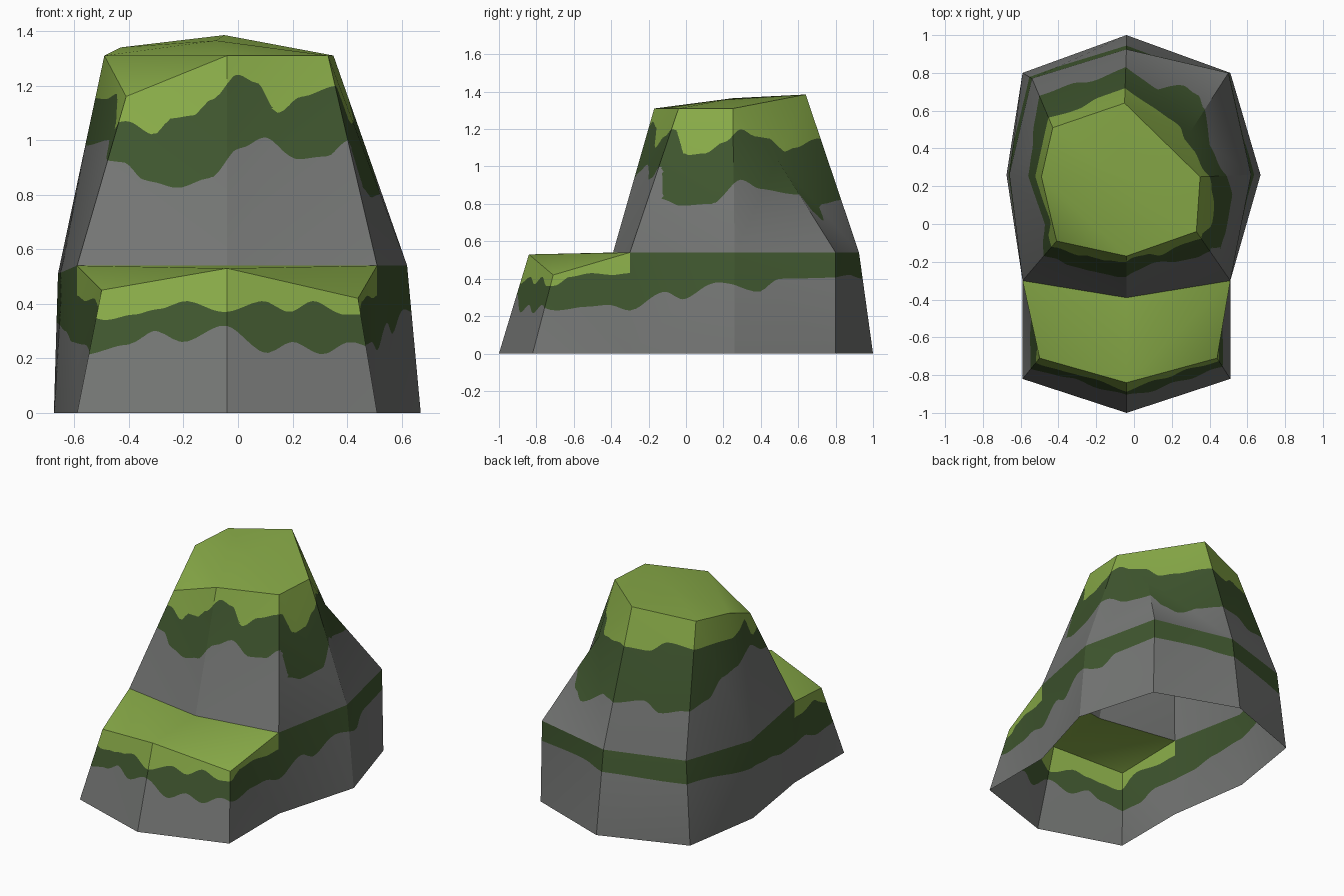
import bpy, bmesh, math
from mathutils import Vector, interpolate

if "Cube" in bpy.data.objects:
    bpy.data.objects.remove(bpy.data.objects["Cube"])

# ---- materials
def mat(name, rgb):
    m = bpy.data.materials.new(name)
    m.diffuse_color = (*rgb, 1)
    m.use_nodes = True
    m.node_tree.nodes["Principled BSDF"].inputs["Base Color"].default_value = m.diffuse_color
    return m
MATS = [mat("stone_grey", (.175, .18, .175)),
        mat("dark_moss", (.05, .093, .028)),
        mat("light_moss", (.25, .41, .065))]

# ---- moss borders: (angle in degrees, height), eased between points
TOWER_LIGHT = [(-165, 1.15), (-150, 1.17), (-143, 1.04), (-135, 1.07), (-123, 1.02), (-116, 1.08),
               (-106, 1.09), (-97, 1.15), (-85, 1.24), (-75, 1.21), (-66, 1.1), (-53, 1.16),
               (-38, 1.2), (-29, 1.06), (-18, 1.07), (-6, 1.13), (6, 1.2), (18, 1.16), (32, 1.15),
               (45, 1.08), (60, 1.1), (90, 1.15), (110, 1.14), (125, 1.2), (150, 1.17)]
TOWER_DARK = [(-150, 1.0), (-140, .93), (-132, .92), (-122, .85), (-110, .825), (-97, .86), (-85, .97),
              (-73, 1.01), (-60, .93), (-50, .94), (-41, 1.0), (-36, .82), (-28, .79), (-12, .8),
              (5, .93), (18, .88), (40, .85), (50, .75), (58, .71), (75, .8), (90, .82), (110, .85),
              (120, .79), (135, .82), (150, .85), (165, .95), (180, .98)]
BASE_LIGHT = [(-165, .41), (-150, .42), (-135, .34), (-126, .36), (-117, .38), (-106, .41), (-91, .37),
              (-76, .41), (-66, .37), (-56, .41), (-46, .36), (-40, .36), (-33, .41), (-22, .43),
              (-10, .42), (0, .43), (180, .43)]
BASE_DARK = [(-165, .25), (-150, .2), (-140, .21), (-126, .25), (-117, .3), (-106, .26), (-91, .32),
             (-76, .22), (-66, .26), (-56, .215), (-46, .26), (-38, .23), (-25, .25), (-12, .26),
             (0, .23), (18, .33), (25, .29), (36, .38), (47, .33), (53, .4), (80, .42), (90, .4),
             (115, .39), (138, .33), (150, .3), (165, .26)]

def border(table, cy):
    """Signed height of a point above the wavy border around (-0.04, cy)."""
    t = [(table[-1][0] - 360, table[-1][1])] + table + [(table[0][0] + 360, table[0][1])]
    def f(p):
        a = math.degrees(math.atan2(p.y - cy, p.x + .04))
        for (a0, h0), (a1, h1) in zip(t, t[1:]):
            if a0 <= a <= a1:
                k = (a - a0) / (a1 - a0)
                return p.z - (h0 + (h1 - h0) * k * k * (3 - 2 * k)) + 1e-6
        return p.z - t[0][1]
    return f
tower_light, tower_dark = border(TOWER_LIGHT, .25), border(TOWER_DARK, .25)
base_light, base_dark = border(BASE_LIGHT, -.3), border(BASE_DARK, -.3)

# ---- coarse rock: rings run counter-clockwise from the front
FOOT = [(-.04, -1), (.51, -.82), (.51, -.3), (.67, .26), (.51, .8),
        (-.04, 1), (-.59, .8), (-.675, .26), (-.59, -.3), (-.59, -.82)]
LEDGE = [(-.04, -.84, .53), (.44, -.71, .42), (.51, -.3, .54), (.62, .26, .54), (.5, .8, .54),
         (-.04, .925, .54), (-.54, .77, .54), (-.66, .26, .51), (-.59, -.3, .54), (-.5, -.71, .45)]
TOP = [(-.04, -.17, 1.31), (.33, -.04, 1.31), (.35, .25, 1.31), (.3, .49, 1.035),
       (-.05, .64, 1.385), (-.43, .51, 1.34), (-.49, .25, 1.31), (-.41, -.09, 1.16)]

bm = bmesh.new()
foot = [bm.verts.new((x, y, 0)) for x, y in FOOT]
ledge = [bm.verts.new(p) for p in LEDGE]
top = [bm.verts.new(p) for p in TOP]
inner = bm.verts.new((-.04, -.39, .54))
peak = bm.verts.new((-.08, .25, 1.365))
waist = [inner] + ledge[2:9]
kind = bm.faces.layers.int.new("kind")      # 0 base side, 1 front base and ledge, 2 tower
def face(k, *vs):
    bm.faces.new(vs)[kind] = k
for i in range(10):
    j = (i + 1) % 10
    face(1 if i in (0, 1, 8, 9) else 0, foot[i], foot[j], ledge[j], ledge[i])
# ledge top
face(1, ledge[0], ledge[1], ledge[2])
face(1, ledge[0], ledge[2], inner)
face(1, ledge[0], inner, ledge[8])
face(1, ledge[0], ledge[8], ledge[9])
# tower sides
for i in range(8):
    j = (i + 1) % 8
    a, b, c, d = waist[i], waist[j], top[j], top[i]
    if i == 2:
        face(2, a, b, c), face(2, a, c, d)
    elif i == 3:
        face(2, a, b, d), face(2, b, c, d)
    else:
        face(2, a, b, c, d)
# tower cap, with two low shoulders
cap = [0, 1, 2, 4, 5, 6]
for i, j in zip(cap, cap[1:] + cap[:1]):
    face(2, top[i], top[j], peak)
face(2, top[2], top[3], top[4])
face(2, top[6], top[7], top[0])
bmesh.ops.triangulate(bm, faces=bm.faces[:])

# ---- remember the smooth normals of the coarse shape
src = bm.faces.layers.int.new("src")
bm.faces.index_update()
for f in bm.faces:
    f[src] = f.index
    f.smooth = True
coarse = bpy.data.meshes.new("coarse")
bm.to_mesh(coarse)
coarse.set_sharp_from_angle(angle=math.radians(30))
corners = [([coarse.vertices[coarse.loops[l].vertex_index].co.copy() for l in p.loop_indices],
            [coarse.corner_normals[l].vector.copy() for l in p.loop_indices]) for p in coarse.polygons]

# ---- refine, then cut the moss borders into the surface
for _ in range(8):
    long = [e for e in bm.edges if e.calc_length() > .04]
    if not long:
        break
    bmesh.ops.subdivide_edges(bm, edges=long, cuts=1)
    bmesh.ops.triangulate(bm, faces=[f for f in bm.faces if len(f.verts) > 3])

def cut(fn, kinds):
    new = []
    edges = {e for f in bm.faces if f[kind] in kinds for e in f.edges}
    for e in edges:
        a, b = e.verts
        fa, fb = fn(a.co), fn(b.co)
        if fa * fb < 0:
            k = min(max(fa / (fa - fb), .02), .98)
            new.append(bmesh.utils.edge_split(e, a, k)[1])
    if new:
        bmesh.ops.connect_verts(bm, verts=new)
    bmesh.ops.triangulate(bm, faces=[f for f in bm.faces if len(f.verts) > 3])
cut(tower_light, {2})
cut(tower_dark, {2})
cut(base_light, {1})
cut(base_dark, {0, 1})

# ---- colour by height above the borders
for f in bm.faces:
    c = f.calc_center_median()
    k = f[kind]
    light, dark = (tower_light, tower_dark) if k == 2 else (base_light, base_dark)
    f.material_index = 2 if k and light(c) > 0 else 1 if dark(c) > 0 else 0
    f.smooth = True

bm.faces.index_update()
sources = [f[src] for f in bm.faces]
me = bpy.data.meshes.new("mossy_rock")
bm.to_mesh(me)
bm.free()
for m in MATS:
    me.materials.append(m)
normals = [Vector((0, 0, 1))] * len(me.loops)
for p in me.polygons:
    pts, nrm = corners[sources[p.index]]
    for l in p.loop_indices:
        w = interpolate.poly_3d_calc(pts, me.vertices[me.loops[l].vertex_index].co)
        normals[l] = sum((n * x for n, x in zip(nrm, w)), Vector()).normalized()
me.normals_split_custom_set(normals)
bpy.data.meshes.remove(coarse)
rock = bpy.data.objects.new("mossy_rock", me)
bpy.context.collection.objects.link(rock)
